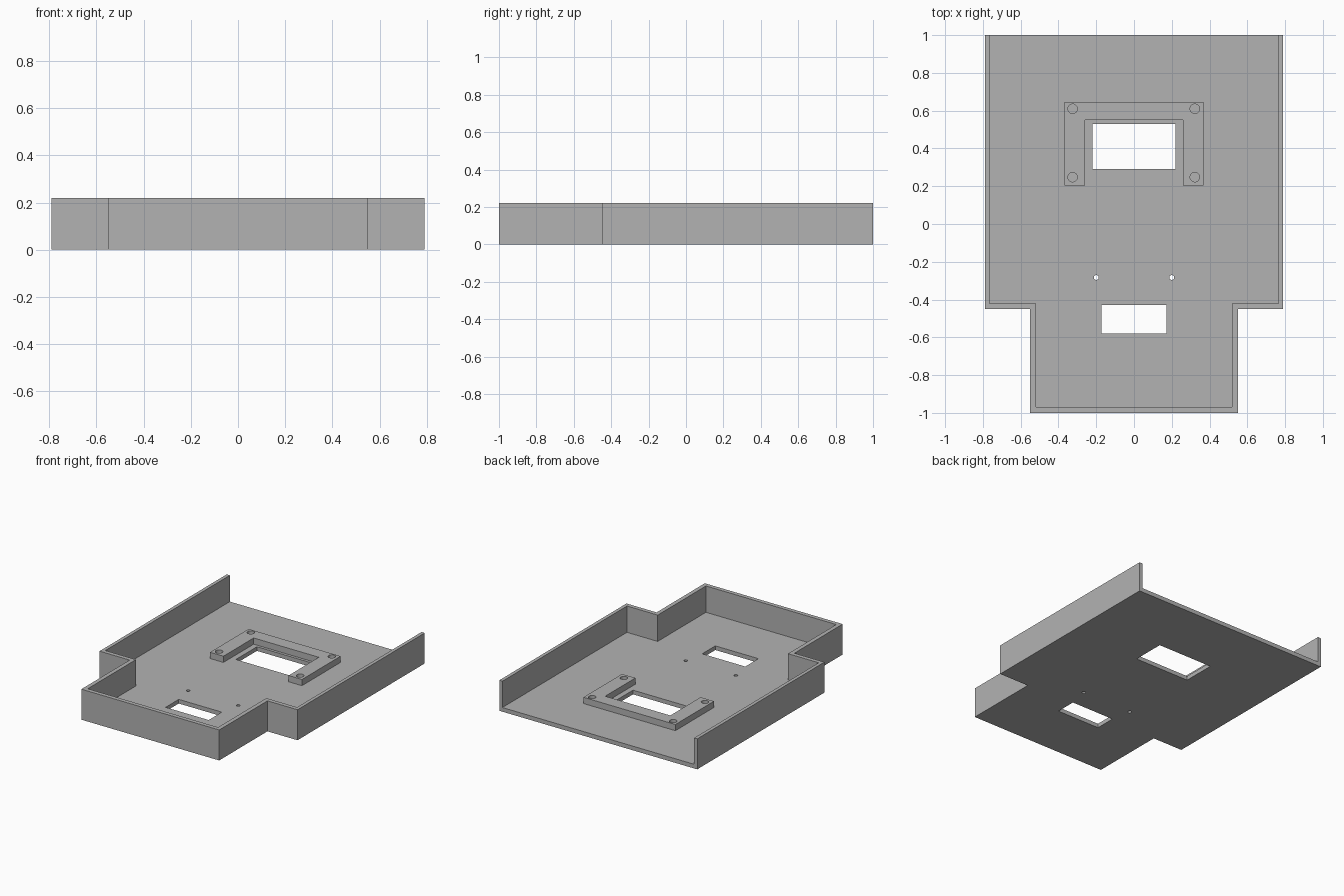
import bpy, bmesh, math

if "Cube" in bpy.data.objects:
    bpy.data.objects.remove(bpy.data.objects["Cube"], do_unlink=True)

HEIGHT, FLOOR, PAD = 0.22, 0.03, 0.045

grey = bpy.data.materials.new("plain_grey")
grey.use_nodes = True
colour = (0.45, 0.45, 0.45, 1)
grey.diffuse_color = colour
grey.node_tree.nodes["Principled BSDF"].inputs["Base Color"].default_value = colour


def mirrored(half):
    """Close a right-hand half outline by reflecting it across x = 0."""
    return half + [(-x, y) for x, y in reversed(half)]


def circle(cx, cy, r, n=24):
    return [(cx + r * math.cos(math.tau * i / n), cy + r * math.sin(math.tau * i / n))
            for i in range(n)]


def rect(x, y0, y1):
    return mirrored([(x, y0), (x, y1)])


def prism(name, outline, z0, z1):
    """Extrude a flat outline between two heights."""
    bm = bmesh.new()
    base = bm.faces.new([bm.verts.new((x, y, z0)) for x, y in outline])
    new = bmesh.ops.extrude_face_region(bm, geom=[base])["geom"]
    top = [v for v in new if isinstance(v, bmesh.types.BMVert)]
    bmesh.ops.translate(bm, verts=top, vec=(0, 0, z1 - z0))
    bmesh.ops.recalc_face_normals(bm, faces=bm.faces)
    mesh = bpy.data.meshes.new(name)
    bm.to_mesh(mesh)
    bm.free()
    mesh.materials.append(grey)
    obj = bpy.data.objects.new(name, mesh)
    bpy.context.collection.objects.link(obj)
    return obj


def cut(target, name, outline, z0, z1):
    """Subtract an extruded outline, then discard the cutter."""
    cutter = prism(name, outline, z0, z1)
    mod = target.modifiers.new(name, 'BOOLEAN')
    mod.operation, mod.solver, mod.object = 'DIFFERENCE', 'EXACT', cutter
    bpy.context.view_layer.objects.active = target
    bpy.ops.object.modifier_apply(modifier=name)
    bpy.data.objects.remove(cutter, do_unlink=True)


# Stepped tray, hollowed from above and open at the back
tray = prism("tray", mirrored([(0.55, -1), (0.55, -0.45), (0.79, -0.45), (0.79, 1)]), 0, HEIGHT)
cut(tray, "hollow",
    mirrored([(0.52, -0.97), (0.52, -0.42), (0.765, -0.42), (0.765, 1.1)]), FLOOR, 0.4)

# Openings through the floor
cut(tray, "rear_window", rect(0.22, 0.29, 0.53), -0.1, 0.1)
cut(tray, "front_slot", rect(0.172, -0.58, -0.43), -0.1, 0.1)
for x in (-0.2, 0.2):
    cut(tray, "pin_hole", circle(x, -0.283, 0.013, 12), -0.1, 0.1)

# Raised U-shaped mounting bracket with four screw holes
bracket = prism("mounting_bracket", mirrored(
    [(0.26, 0.55), (0.26, 0.205), (0.367, 0.205), (0.367, 0.645)]), FLOOR, FLOOR + PAD)
for x in (-0.325, 0.322):
    for y in (0.248, 0.61):
        cut(bracket, "screw_hole", circle(x, y, 0.025), 0, 0.2)
